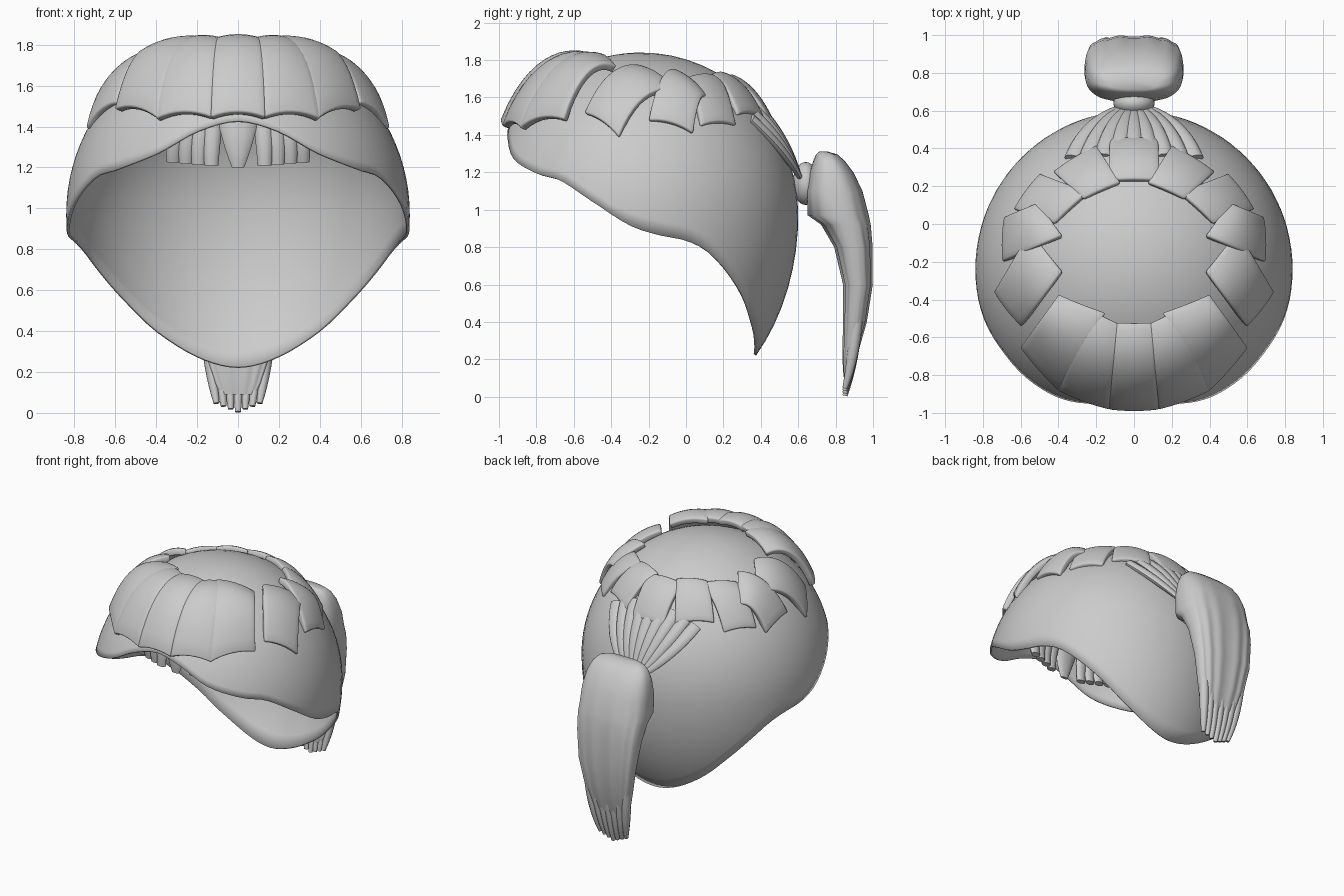
import bpy, bmesh, math
from mathutils import Vector

if "Cube" in bpy.data.objects:
    bpy.data.objects.remove(bpy.data.objects["Cube"])

grey = bpy.data.materials.new("hair grey")
grey.diffuse_color = (0.6, 0.6, 0.6, 1)
grey.use_nodes = True
grey.node_tree.nodes["Principled BSDF"].inputs["Base Color"].default_value = grey.diffuse_color

CENTRE = Vector((0, -0.24, 0.97))   # middle of the head dome
R, UP, DOWN = 0.84, 0.87, 1.10      # radius, height above and depth below


def finish(name, bm, angle=40):
    me = bpy.data.meshes.new(name)
    bm.to_mesh(me)
    bm.free()
    me.materials.append(grey)
    ob = bpy.data.objects.new(name, me)
    bpy.context.collection.objects.link(ob)
    bpy.ops.object.select_all(action='DESELECT')
    bpy.context.view_layer.objects.active = ob
    ob.select_set(True)
    bpy.ops.object.shade_smooth_by_angle(angle=math.radians(angle))
    return ob


def thicken(ob, depth):
    mod = ob.modifiers.new("thickness", 'SOLIDIFY')
    mod.thickness = depth
    mod.offset = -1


def face_out(bm):
    bm.normal_update()
    for f in bm.faces:
        if f.normal.dot(f.calc_center_median() - CENTRE) < 0:
            f.normal_flip()


def loft(name, rings, angle=50):
    # skin a row of closed rings and cap both ends
    bm = bmesh.new()
    rows = [[bm.verts.new(p) for p in ring] for ring in rings]
    n = len(rows[0])
    for a, b in zip(rows, rows[1:]):
        for i in range(n):
            bm.faces.new((a[i], a[(i + 1) % n], b[(i + 1) % n], b[i]))
    bm.faces.new(rows[0])
    bm.faces.new(rows[-1])
    bmesh.ops.recalc_face_normals(bm, faces=bm.faces)
    return finish(name, bm, angle)


def strand(name, path, widths, depth=1.0, sides=10):
    # tapered lock of hair along a bent three point path
    a, m, b = (Vector(p) for p in path)
    rings, steps = [], 10
    for k in range(steps + 1):
        t = k / steps
        p = a * (1 - t) ** 2 + m * 2 * t * (1 - t) + b * t * t
        d = ((m - a) * (1 - t) + (b - m) * t).normalized()
        side = (Vector((1, 0, 0)) - d * d.x).normalized()
        up = d.cross(side)
        w = widths[0] * (1 - t) ** 2 + widths[1] * 2 * t * (1 - t) + widths[2] * t * t
        rings.append([p + side * w * math.cos(q) + up * w * depth * math.sin(q)
                      for q in (2 * math.pi * i / sides for i in range(sides))])
    return loft(name, rings)


def dome_z(x, y, scale=1.0):
    r = math.hypot(x, y - CENTRE.y) / (R * scale)
    return CENTRE.z + UP * scale * math.sqrt(max(0, 1 - r * r))


def smooth_at(table, x):
    # smooth curve through the table's points
    n = len(table)

    def slope(i):
        if i in (0, n - 1):
            return 0
        return (table[i + 1][1] - table[i - 1][1]) / (table[i + 1][0] - table[i - 1][0])
    for i in range(n - 1):
        (a, za), (b, zb) = table[i], table[i + 1]
        if x <= b + 1e-6:
            h = b - a
            t = (x - a) / h
            return ((2 * t**3 - 3 * t**2 + 1) * za + (t**3 - 2 * t**2 + t) * h * slope(i)
                    + (3 * t**2 - 2 * t**3) * zb + (t**3 - t**2) * h * slope(i + 1))
    return table[-1][1]


# Cap: dome whose hem height follows the angle from the front
HEM = [(0, 1.43), (.27, 1.38), (.53, 1.27), (.83, 1.19), (1.02, 1.155), (1.26, 1.04),
       (1.5, .915), (1.68, .865), (1.86, .835), (2.0, .785), (2.14, .695), (2.35, .54),
       (2.56, .39), (2.85, .265), (math.pi, .22)]
bm = bmesh.new()
N, M = 96, 24
pole = bm.verts.new(CENTRE + Vector((0, 0, UP)))
cols = []
for i in range(N):
    phi = 2 * math.pi * i / N
    h = smooth_at(HEM, min(phi, 2 * math.pi - phi)) - CENTRE.z
    end = math.acos(h / (UP if h > 0 else DOWN))
    col = []
    for j in range(1, M + 1):
        th = end * j / M
        c, s = math.cos(th), R * math.sin(th)
        col.append(bm.verts.new(CENTRE + Vector(
            (s * math.sin(phi), -s * math.cos(phi), c * (UP if c > 0 else DOWN)))))
    cols.append(col)
for i in range(N):
    a, b = cols[i], cols[(i + 1) % N]
    bm.faces.new((pole, a[0], b[0]))
    for j in range(M - 1):
        bm.faces.new((a[j], a[j + 1], b[j + 1], b[j]))
face_out(bm)
thicken(finish("cap", bm), 0.015)


# Leaf-like locks over the dome: four plan corners, lift at top, middle and hem
def leaf(name, corners, lift):
    tl, tr, br, bl = (Vector(c) for c in corners)
    top, mid, low = lift
    bm = bmesh.new()
    nu, nv = 8, 12
    grid = []
    for j in range(nv + 1):
        v = j / nv
        s = 1 + top * (1 - v) + low * v + (mid - (top + low) / 2) * 4 * v * (1 - v)
        row = []
        for i in range(nu + 1):
            u = i / nu
            p = (tl * (1 - u) + tr * u) * (1 - v) + (bl * (1 - u) + br * u) * v
            swell = 1 + 0.012 * (1 - (2 * u - 1) ** 2)
            q = Vector((p.x, p.y, dome_z(p.x, p.y, s)))
            row.append(bm.verts.new(CENTRE + (q - CENTRE) * swell))
        grid.append(row)
    for j in range(nv):
        for i in range(nu):
            bm.faces.new((grid[j][i], grid[j][i + 1], grid[j + 1][i + 1], grid[j + 1][i]))
    face_out(bm)
    ob = finish(name, bm)
    thicken(ob, 0.045)
    bev = ob.modifiers.new("soft edge", 'BEVEL')
    bev.width, bev.segments, bev.limit_method = 0.01, 2, 'ANGLE'
    bev.angle_limit = math.radians(50)


FRONT, SIDE, BACK = (.045, .125, .055), (.03, .075, .02), (.025, .045, .015)
leaf("front_leaf_middle", [(-.11, -.52), (.11, -.52), (.135, -.985), (-.135, -.985)], FRONT)
leaf("back_leaf_middle", [(-.14, .23), (.14, .23), (.13, .455), (-.13, .455)], BACK)
PAIRS = {
    "front_leaf_inner": ([(.07, -.53), (.23, -.45), (.405, -.885), (.13, -.985)], FRONT),
    "front_leaf_outer": ([(.15, -.47), (.40, -.37), (.605, -.655), (.39, -.895)], FRONT),
    "side_leaf_front": ([(.38, -.25), (.55, -.03), (.745, -.36), (.6, -.545)], SIDE),
    "side_leaf_back": ([(.38, -.06), (.5, .12), (.69, .04), (.70, -.2)], SIDE),
    "back_leaf_outer": ([(.24, .17), (.42, 0), (.64, .08), (.5, .27)], BACK),
    "back_leaf_inner": ([(.07, .22), (.27, .13), (.43, .28), (.2, .42)], BACK),
}
for name, (pts, lift) in PAIRS.items():
    for sx, tag in ((1, "right"), (-1, "left")):
        leaf(name + "_" + tag, [(sx * x, y) for x, y in pts], lift)

# Fan of locks gathered from under the back leaves into the tie
for i in range(-4, 5):
    x = i * 0.08
    y = 0.36 - 0.004 * abs(i)
    a = (x, y, dome_z(x, y) - 0.015)
    m = (x * 0.8, 0.52, dome_z(x * 0.8, 0.48))
    strand("gathered_lock", [a, m, (x * 0.3, 0.605, 1.18)], (0.05, 0.05, 0.025), 0.6)

# Inner fringe under the front of the dome
strand("inner_fringe_middle", [(0, -.6, 1.68), (0, -.74, 1.42), (0, -.73, 1.2)],
       (0.12, 0.12, 0.03), 0.35)
for sx in (-1, 1):
    for k in range(4):
        x = sx * (0.13 + 0.062 * k)
        strand("inner_fringe_side", [(x * .7, -.6, 1.64), (x, -.72, 1.42),
               (x, -.71 + 0.02 * k, 1.21 + 0.006 * k)], (0.05, 0.05, 0.034), 0.6)

# Hair tie
bm = bmesh.new()
bmesh.ops.create_uvsphere(bm, u_segments=24, v_segments=14, radius=1)
for v in bm.verts:
    v.co = Vector((v.co.x * .11, .64 + v.co.y * .07, 1.14 + v.co.z * .115))
finish("hair_tie", bm)

# Ponytail body: height, front y, back y, half width
TAIL = [(1.31, .71, .76, .12), (1.295, .695, .81, .18), (1.26, .68, .85, .215),
        (1.2, .662, .895, .24), (1.1, .645, .945, .258), (.97, .648, .98, .262),
        (.92, .72, .99, .257), (.8, .79, 1.0, .245), (.6, .838, 1.0, .222),
        (.4, .838, .968, .185), (.25, .836, .925, .15), (.15, .838, .885, .115),
        (.09, .845, .865, .085)]
rings = []
for z, yf, yb, w in TAIL:
    ring = []
    depth = min(1, max(0, (1.15 - z) / 0.6))
    for i in range(112):
        q = 2 * math.pi * i / 112
        c, s = math.cos(q), math.sin(q)
        groove = 1 - 0.06 * depth * (1 - math.cos(14 * q))
        x = math.copysign(abs(c) ** 0.75, c) * w
        y = (yf + yb) / 2 + math.copysign(abs(s) ** 0.75, s) * (yb - yf) / 2 * groove
        ring.append((x, y, z))
    rings.append(ring)
loft("ponytail", rings, 60)

# Separate tips at the end of the ponytail
for i in range(-3, 4):
    k = abs(i)
    strand("ponytail_tip", [(i * .055, .925, .58), (i * .048, .91, .25),
           (i * .035, .85, .005 + .014 * k)], (0.028, 0.042, 0.014), 1.0)
